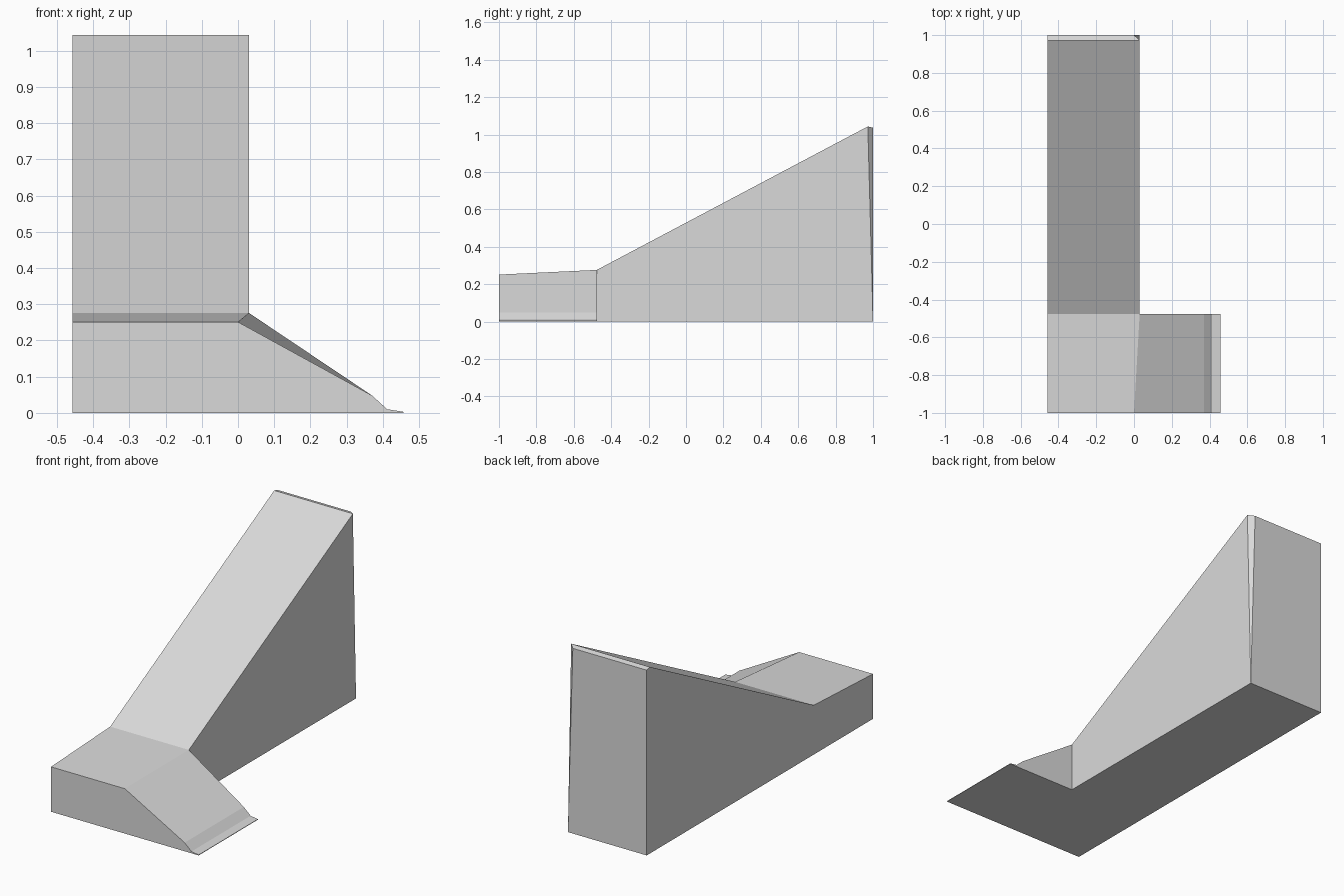
import bpy
import bmesh

cube = bpy.data.objects.get("Cube")
if cube:
    bpy.data.objects.remove(cube, do_unlink=True)

# Single plain grey
grey = bpy.data.materials.new("light_grey")
grey.use_nodes = True
colour = (0.7, 0.7, 0.7, 1)
grey.diffuse_color = colour
grey.node_tree.nodes["Principled BSDF"].inputs["Base Color"].default_value = colour

LEFT, EDGE, SIDE = -0.457, 0.457, 0.03
FRONT, STEP, BACK = -1, -0.477, 1

bm = bmesh.new()


def face(points):
    return bm.faces.new([bm.verts.new(p) for p in points])


def section(y, ridge_x, ridge_z):
    """Foot cross-section: flat top, long slope, short chamfer and thin lip."""
    profile = [(LEFT, 0), (LEFT, ridge_z), (ridge_x, ridge_z), (0.37, 0.048),
               (0.412, 0.01), (EDGE, 0.003), (EDGE, 0), (SIDE, 0)]
    return [(x, y, z) for x, z in profile]


# Foot: loft between the front and rear sections
front = section(FRONT, 0, 0.251)
rear = section(STEP, SIDE, 0.276)
for i in range(len(front)):
    j = (i + 1) % len(front)
    face([front[i], front[j], rear[j], rear[i]])
face(front)
face(rear[2:])

# Ramp: continues the foot up to the high rear wall
low_left, high_left, high_right, low_right = rear[0], rear[1], rear[2], rear[-1]
peak_left, peak_right = (LEFT, 0.972, 1.043), (SIDE, 0.972, 1.043)
top_left, top_right = (LEFT, BACK, 1.036), (0, BACK, 1.036)
base_left, base_right = (LEFT, BACK, 0), (SIDE, BACK, 0)

face([high_left, high_right, peak_right, peak_left])             # sloping top
face([peak_left, peak_right, top_right, top_left])               # narrow crest
face([top_left, top_right, base_right, base_left])               # rear wall
face([peak_right, base_right, top_right])                        # corner chamfer
face([low_right, base_right, peak_right, high_right])            # right wall
face([low_left, high_left, peak_left, top_left, base_left])      # left wall
face([low_left, base_left, base_right, low_right])               # underside

bmesh.ops.remove_doubles(bm, verts=bm.verts[:], dist=0.0005)
bmesh.ops.recalc_face_normals(bm, faces=bm.faces[:])

mesh = bpy.data.meshes.new("ramp_with_foot")
bm.to_mesh(mesh)
bm.free()
mesh.materials.append(grey)
ramp = bpy.data.objects.new("ramp_with_foot", mesh)
bpy.context.collection.objects.link(ramp)
